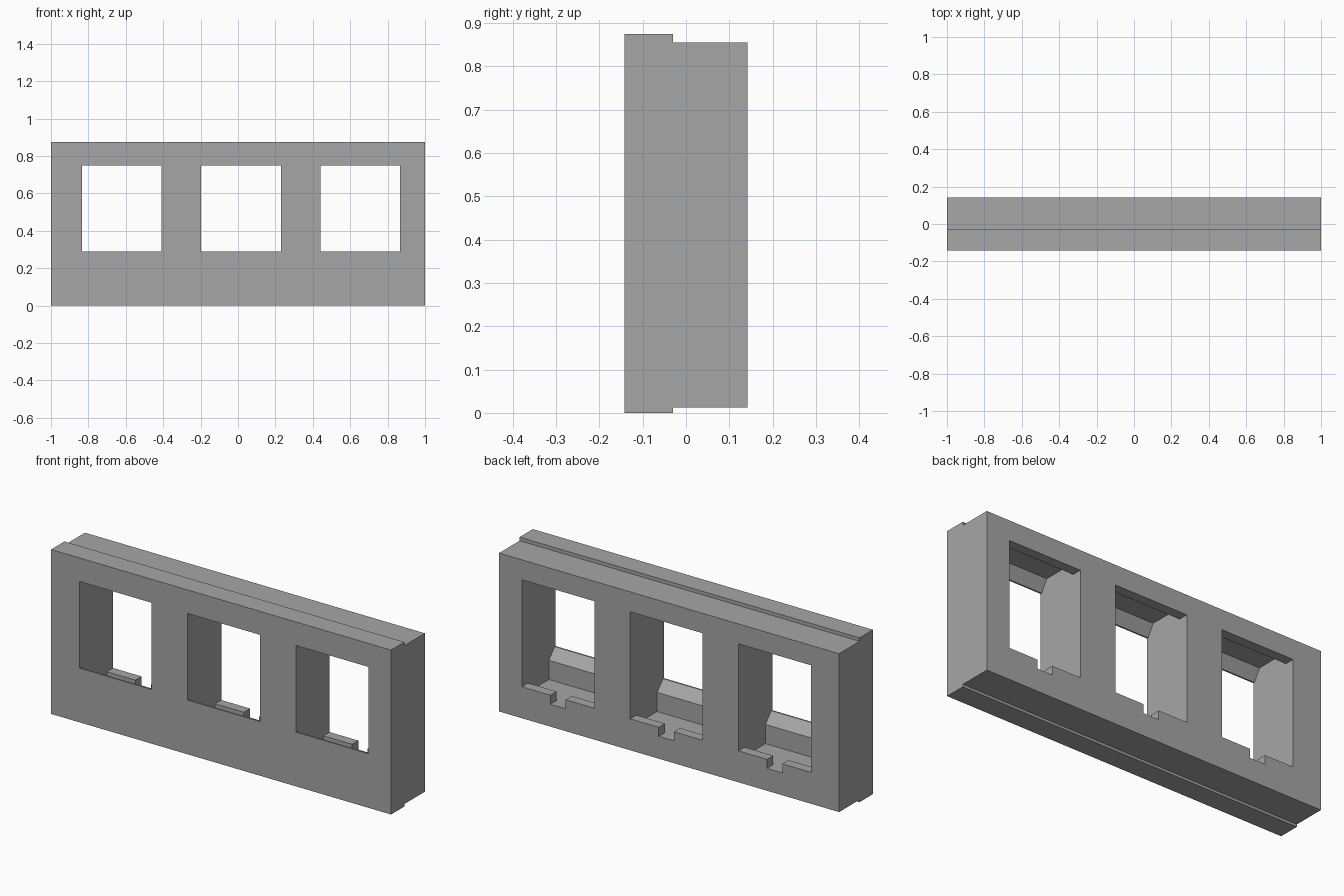
import bpy, bmesh

if "Cube" in bpy.data.objects:
    bpy.data.objects.remove(bpy.data.objects["Cube"])

plastic = bpy.data.materials.new("mid_grey_plastic")
plastic.diffuse_color = (0.38, 0.38, 0.38, 1)
plastic.use_nodes = True
plastic.node_tree.nodes["Principled BSDF"].inputs["Base Color"].default_value = plastic.diffuse_color


def extrude_profile(name, profile, x0, x1):
    """Prism along x from a (y, z) outline."""
    bm = bmesh.new()
    face = bm.faces.new([bm.verts.new((x0, y, z)) for y, z in profile])
    ext = bmesh.ops.extrude_face_region(bm, geom=[face])
    moved = [v for v in ext["geom"] if isinstance(v, bmesh.types.BMVert)]
    bmesh.ops.translate(bm, verts=moved, vec=(x1 - x0, 0, 0))
    bmesh.ops.recalc_face_normals(bm, faces=bm.faces)
    mesh = bpy.data.meshes.new(name)
    bm.to_mesh(mesh)
    bm.free()
    obj = bpy.data.objects.new(name, mesh)
    bpy.context.collection.objects.link(obj)
    mesh.materials.append(plastic)
    return obj


def cut(target, cutter):
    mod = target.modifiers.new("cut", "BOOLEAN")
    mod.operation = "DIFFERENCE"
    mod.solver = "EXACT"
    mod.object = cutter
    bpy.context.view_layer.objects.active = target
    bpy.ops.object.modifier_apply(modifier=mod.name)
    bpy.data.objects.remove(cutter)


# Panel body: front plate slightly taller than the rear block
front, step, back = -0.142, -0.03, 0.142
body = extrude_profile("socket_panel", [
    (front, 0), (step, 0), (step, 0.013), (back, 0.013),
    (back, 0.855), (step, 0.855), (step, 0.874), (front, 0.874)], -1, 1)

# Socket opening: bevelled front rim, deeper cavity, rear retaining lips
floor, lip, ceiling, top = 0.132, 0.18, 0.81, 0.749
opening = [
    (front - 0.05, 0.288), (-0.134, 0.288), (-0.085, 0.234), (-0.085, floor),
    (0.09, floor), (0.09, lip), (back + 0.05, lip),
    (back + 0.05, top), (0.09, top), (0.09, ceiling),
    (-0.098, ceiling), (-0.134, top), (front - 0.05, top)]
# Slot through the middle of the lower rear lip
slot = [(0.05, floor), (back + 0.05, floor), (back + 0.05, 0.25), (0.05, 0.25)]

for centre in (-0.621, 0.016, 0.653):
    cut(body, extrude_profile("opening_cutter", opening, centre - 0.213, centre + 0.213))
    cut(body, extrude_profile("slot_cutter", slot, centre - 0.045, centre + 0.045))
